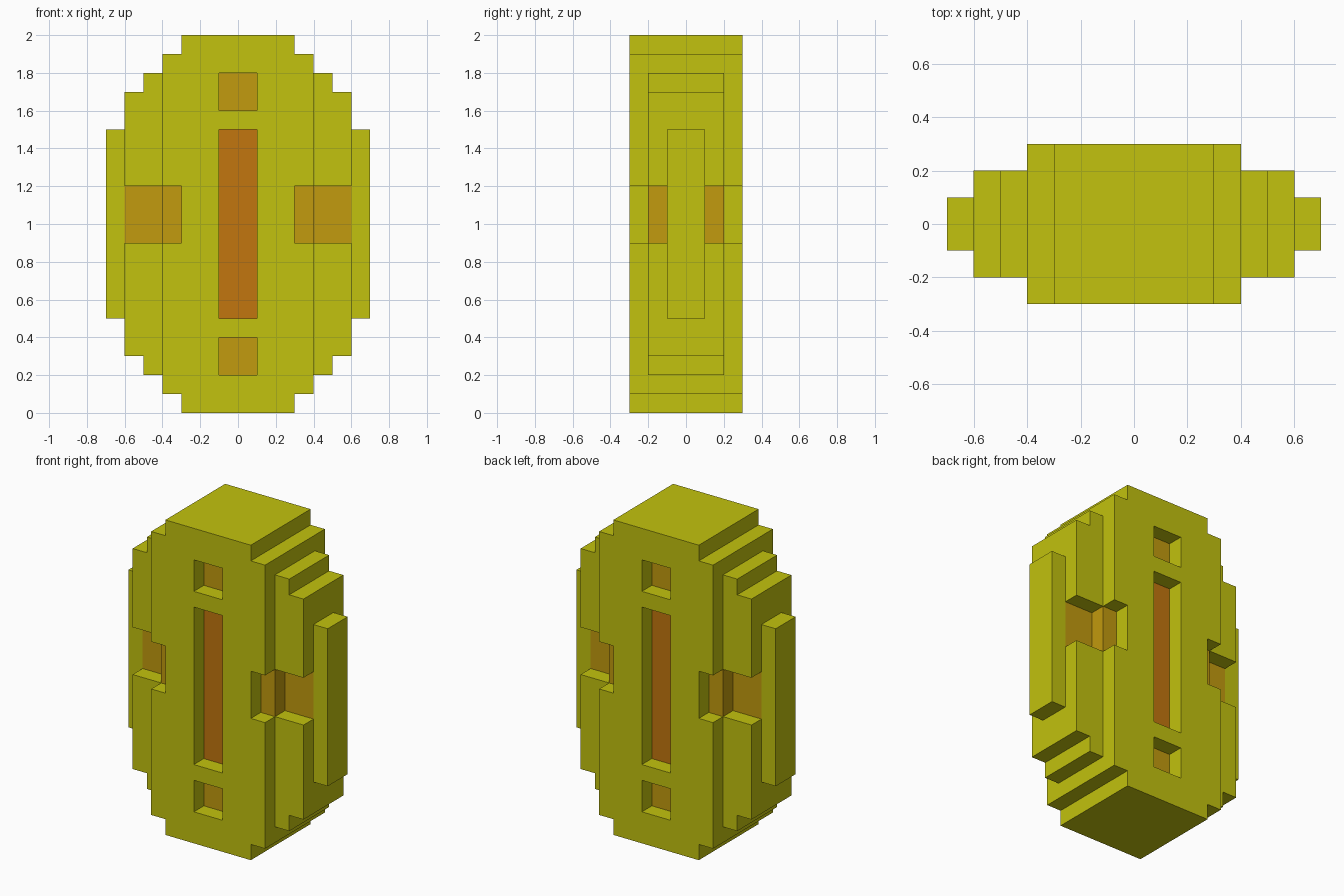
import bpy
import bmesh
from mathutils import Vector

cube = bpy.data.objects.get("Cube")
if cube:
    bpy.data.objects.remove(cube, do_unlink=True)

UNIT = 0.1  # edge length of one block


def make_material(name, color):
    mat = bpy.data.materials.new(name)
    mat.use_nodes = True
    mat.diffuse_color = color
    bsdf = mat.node_tree.nodes["Principled BSDF"]
    bsdf.inputs["Base Color"].default_value = color
    bsdf.inputs["Roughness"].default_value = 0.8
    return mat


YELLOW, AMBER, ORANGE = range(3)
materials = [
    make_material("yellow", (0.54, 0.54, 0.0044, 1)),
    make_material("amber", (0.54, 0.325, 0.0044, 1)),
    make_material("orange", (0.54, 0.18, 0.0044, 1)),
]


def block(x0, x1, y0, y1, z0, z1):
    """Block cells of a box, mirrored left to right and front to back."""
    cells = set()
    for x in range(x0, x1):
        for y in range(y0, y1):
            for z in range(z0, z1):
                cells |= {(i, j, z) for i in (x, -1 - x) for j in (y, -1 - y)}
    return cells


# Stepped oval body, thick in the middle and thin at the rim
body = set()
for half_width, half_depth, bottom in (
        (3, 3, 0), (4, 3, 1), (5, 2, 2), (6, 2, 3), (7, 1, 5)):
    body |= block(0, half_width, 0, half_depth, bottom, 20 - bottom)

# Recesses: centre slot, square above and below, notch on either side
for recess in ((0, 1, 2, 3, 5, 15), (0, 1, 2, 3, 2, 4), (0, 1, 2, 3, 16, 18),
               (3, 4, 2, 3, 9, 12), (4, 6, 1, 3, 9, 12)):
    body -= block(*recess)

# Coloured blocks that form the recess floors
paint = {}
for color, box in (
        (ORANGE, (0, 1, 1, 2, 5, 15)),
        (AMBER, (0, 1, 1, 2, 2, 4)), (AMBER, (0, 1, 1, 2, 16, 18)),
        (AMBER, (3, 4, 1, 2, 9, 12)), (AMBER, (4, 6, 0, 1, 9, 12))):
    paint.update(dict.fromkeys(block(*box), color))

# Skin the outside of the blocks
bm = bmesh.new()
verts = {}


def corner(p):
    key = tuple(round(c) for c in p)
    if key not in verts:
        verts[key] = bm.verts.new(Vector(key) * UNIT)
    return verts[key]


for cell in sorted(body):
    for axis in range(3):
        for side in (0, 1):
            step = [0, 0, 0]
            step[axis] = 2 * side - 1
            if tuple(c + s for c, s in zip(cell, step)) in body:
                continue
            u, v = Vector(), Vector()
            u[(axis + 1) % 3] = 1
            v[(axis + 2) % 3] = 1
            base = Vector(cell)
            base[axis] += side
            ring = [base, base + u, base + u + v, base + v]
            if side == 0:
                ring.reverse()
            face = bm.faces.new([corner(p) for p in ring])
            face.material_index = paint.get(cell, YELLOW)

# Merge flat areas of one colour into large clean faces
bmesh.ops.dissolve_limit(bm, angle_limit=0.01, verts=bm.verts[:],
                         edges=bm.edges[:], delimit={'MATERIAL'})
bmesh.ops.triangulate(bm, faces=[f for f in bm.faces if len(f.verts) > 4])

mesh = bpy.data.meshes.new("coin")
bm.to_mesh(mesh)
bm.free()
for mat in materials:
    mesh.materials.append(mat)
coin = bpy.data.objects.new("coin", mesh)
bpy.context.collection.objects.link(coin)
